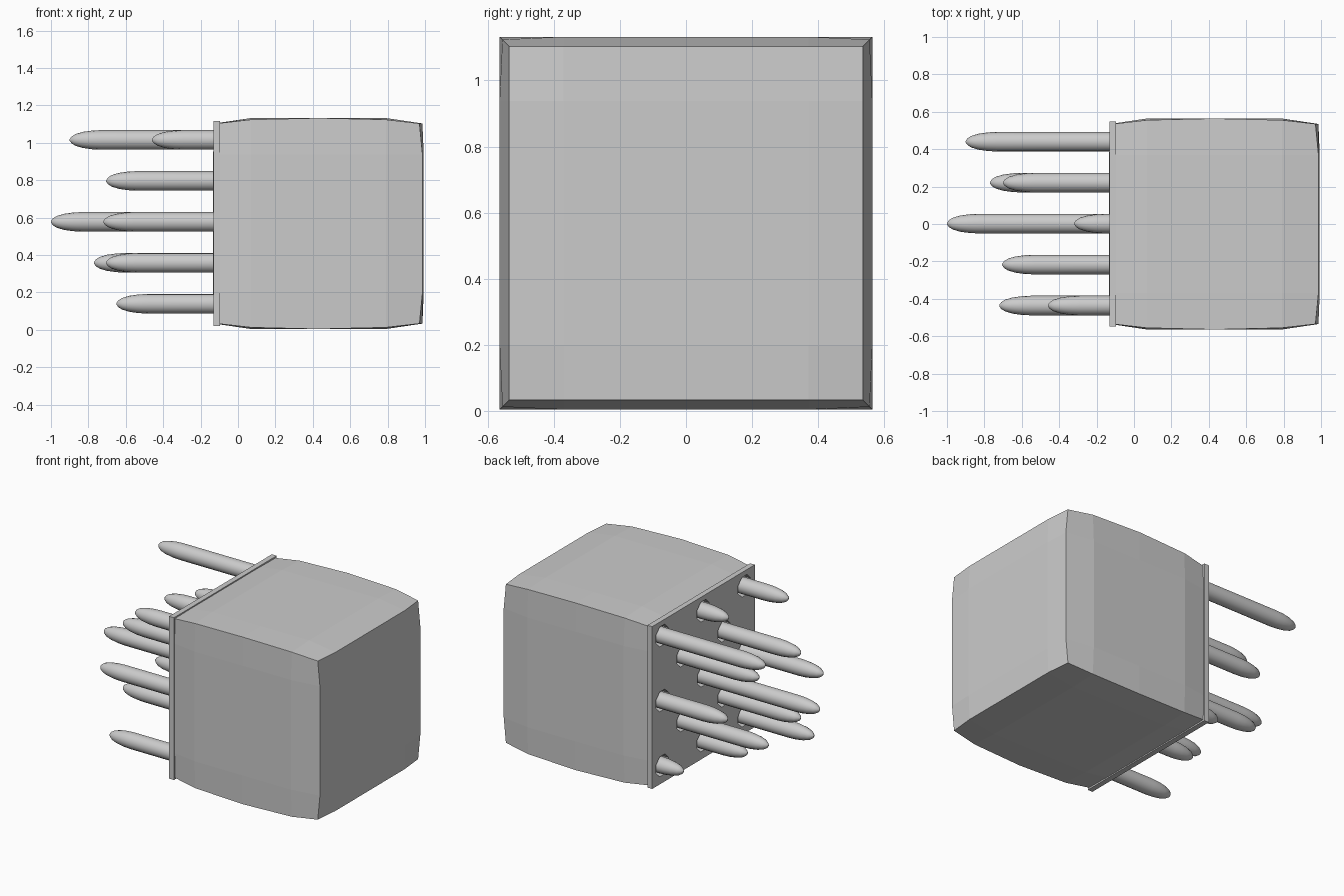
import bpy, bmesh, math
from mathutils import Matrix, Vector

if "Cube" in bpy.data.objects:
    bpy.data.objects.remove(bpy.data.objects["Cube"])

grey = bpy.data.materials.new("light_grey")
grey.diffuse_color = (0.6, 0.6, 0.6, 1)
grey.use_nodes = True
grey.node_tree.nodes["Principled BSDF"].inputs["Base Color"].default_value = grey.diffuse_color
CENTRE = Vector((0.43, 0, 0.568))


def make_object(name, bm, angle=None):
    bmesh.ops.recalc_face_normals(bm, faces=bm.faces)
    mesh = bpy.data.meshes.new(name)
    bm.to_mesh(mesh)
    bm.free()
    mesh.materials.append(grey)
    obj = bpy.data.objects.new(name, mesh)
    bpy.context.collection.objects.link(obj)
    if angle:
        bpy.ops.object.select_all(action='DESELECT')
        obj.select_set(True)
        bpy.context.view_layer.objects.active = obj
        bpy.ops.object.shade_smooth_by_angle(angle=math.radians(angle))
    return obj


def lathe_x(bm, profile, y, z, sides, phase=0.0):
    """Closed solid of revolution along x from (x, radius) pairs."""
    rings = []
    for x, r in profile:
        rings.append([bm.verts.new((x, y + r * math.cos(a), z + r * math.sin(a)))
                      for a in (phase + 2 * math.pi * k / sides for k in range(sides))])
    for a, b in zip(rings, rings[1:]):
        for k in range(sides):
            n = (k + 1) % sides
            bm.faces.new((a[k], a[n], b[n], b[k]))
    bm.faces.new(rings[0])
    bm.faces.new(rings[-1])


# Bulged block: a 3x3-per-side cube whose ends taper along x
bm = bmesh.new()
bmesh.ops.create_cube(bm, size=2)
bmesh.ops.subdivide_edges(bm, edges=bm.edges[:], cuts=3, use_grid_fill=True)
for v in bm.verts:
    x, y, z = v.co
    end = abs(x) > 0.9
    sx = math.copysign(1, x)
    # cross-section narrows at the two ends
    side = 0.535 if end else 0.564

    def spread(t):
        return 0 if abs(t) < 0.1 else math.copysign(side if abs(t) > 0.9 else 0.37, t)
    outer = (abs(y) > 0.9) + (abs(z) > 0.9)
    if end:
        new_x = sx * (0.563, 0.556, 0.54)[outer]
    elif abs(x) > 0.1:
        new_x = sx * 0.36
    else:
        new_x = 0
    v.co = CENTRE + Vector((new_x, spread(y), spread(z)))
    if outer == 2 and not end and abs(x) > 0.1:     # slightly pinched long edges
        v.co.y *= 0.985
        v.co.z = CENTRE.z + (v.co.z - CENTRE.z) * 0.985
block = make_object("block", bm)

# Thin plate on the left face
bm = bmesh.new()
bmesh.ops.create_cube(bm, size=1, matrix=Matrix.Translation((-0.113, 0, CENTRE.z))
                      @ Matrix.Diagonal((0.036, 1.095, 1.095, 1)))
plate = make_object("socket_plate", bm)

# Rod tip positions, by row from top and column from back
STEP = 0.219
TIPS = {(0, 0): -0.90, (0, 2): -0.32, (0, 4): -0.46,
        (1, 1): -0.70, (1, 3): -0.705,
        (2, 0): -0.62, (2, 2): -1.00, (2, 4): -0.72,
        (3, 1): -0.77, (3, 3): -0.705,
        (4, 0): -0.29, (4, 2): -0.46, (4, 4): -0.65}
cut = bmesh.new()
for (row, col), tip in TIPS.items():
    y = 0.44 - STEP * col
    z = 1.015 - STEP * row
    lathe_x(cut, [(-0.2, 0.072), (-0.03, 0.072)], y, z, 8, math.pi / 8)
    rod = bmesh.new()
    nose = [(0.0, 0.004), (0.01, 0.018), (0.03, 0.031), (0.07, 0.043), (0.12, 0.05), (0.17, 0.0525)]
    lathe_x(rod, [(tip + d, r) for d, r in nose if tip + d < -0.1] + [(0.0, 0.0525)], y, z, 16)
    make_object(f"rod_{row + 1}_{col + 1}", rod, 30)

# Sockets around the rods
cutter = make_object("socket_cutter", cut)
for obj in (block, plate):
    mod = obj.modifiers.new("sockets", 'BOOLEAN')
    mod.operation = 'DIFFERENCE'
    mod.solver = 'EXACT'
    mod.object = cutter
    bpy.context.view_layer.objects.active = obj
    bpy.ops.object.modifier_apply(modifier=mod.name)
bpy.data.objects.remove(cutter)
